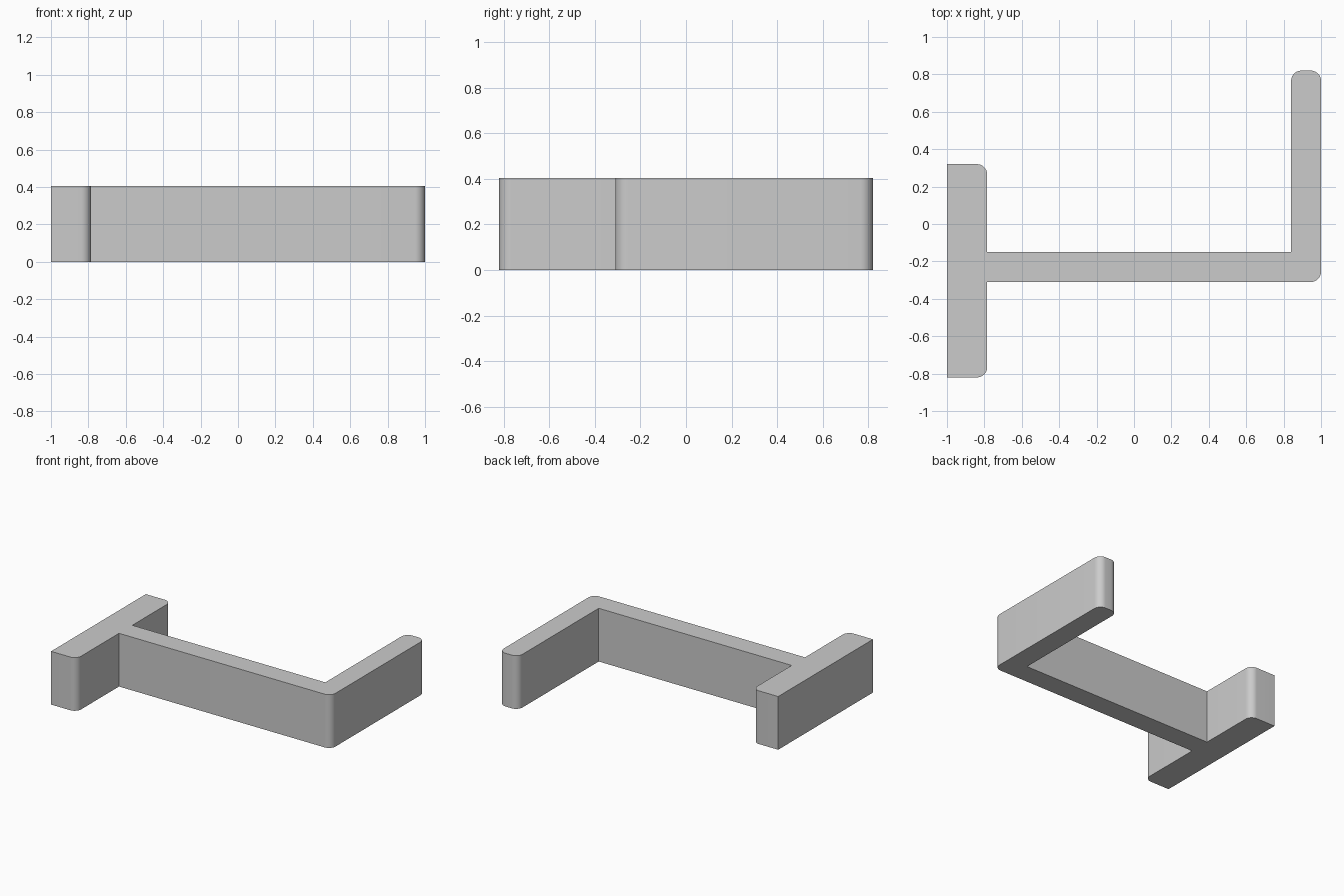
import bpy
import bmesh
from math import cos, sin, pi, radians
from mathutils import Vector

cube = bpy.data.objects.get("Cube")
if cube:
    bpy.data.objects.remove(cube, do_unlink=True)

HEIGHT = 0.405
RADIUS = 0.055
STEPS = 10

# Outline of the bracket, counter-clockwise: x, y, rounded corner or not
CORNERS = [
    (-1, -0.82, False), (-0.785, -0.82, True), (-0.785, -0.31, False),
    (1, -0.31, True), (1, 0.82, True), (0.84, 0.82, True),
    (0.84, -0.15, False), (-0.785, -0.15, False),
    (-0.785, 0.32, True), (-1, 0.32, False),
]


def rounded_outline(corners):
    """Replace each marked right-angle corner with a quarter arc."""
    points = []
    for i, (x, y, rounded) in enumerate(corners):
        p = Vector((x, y, 0))
        if not rounded:
            points.append(p)
            continue
        before = Vector((*corners[i - 1][:2], 0))
        after = Vector((*corners[(i + 1) % len(corners)][:2], 0))
        a = (before - p).normalized() * RADIUS
        b = (after - p).normalized() * RADIUS
        for k in range(STEPS + 1):
            t = k / STEPS * pi / 2
            points.append(p + a * (1 - sin(t)) + b * (1 - cos(t)))
    return points


# Grey material
grey = bpy.data.materials.new("grey")
grey.use_nodes = True
colour = (0.6, 0.6, 0.6, 1)
grey.diffuse_color = colour
grey.node_tree.nodes["Principled BSDF"].inputs["Base Color"].default_value = colour

# Bracket: extrude the outline upward
bm = bmesh.new()
base = bm.faces.new([bm.verts.new(p) for p in rounded_outline(CORNERS)])
extruded = bmesh.ops.extrude_face_region(bm, geom=[base], use_keep_orig=True)["geom"]
top = [v for v in extruded if isinstance(v, bmesh.types.BMVert)]
bmesh.ops.translate(bm, verts=top, vec=(0, 0, HEIGHT))
bmesh.ops.recalc_face_normals(bm, faces=bm.faces)
mesh = bpy.data.meshes.new("bracket")
bm.to_mesh(mesh)
bm.free()
mesh.materials.append(grey)
bracket = bpy.data.objects.new("bracket", mesh)
bpy.context.collection.objects.link(bracket)

# Smooth the rounded corners, keep the edges sharp
bpy.ops.object.select_all(action="DESELECT")
bracket.select_set(True)
bpy.context.view_layer.objects.active = bracket
bpy.ops.object.shade_smooth_by_angle(angle=radians(30))
